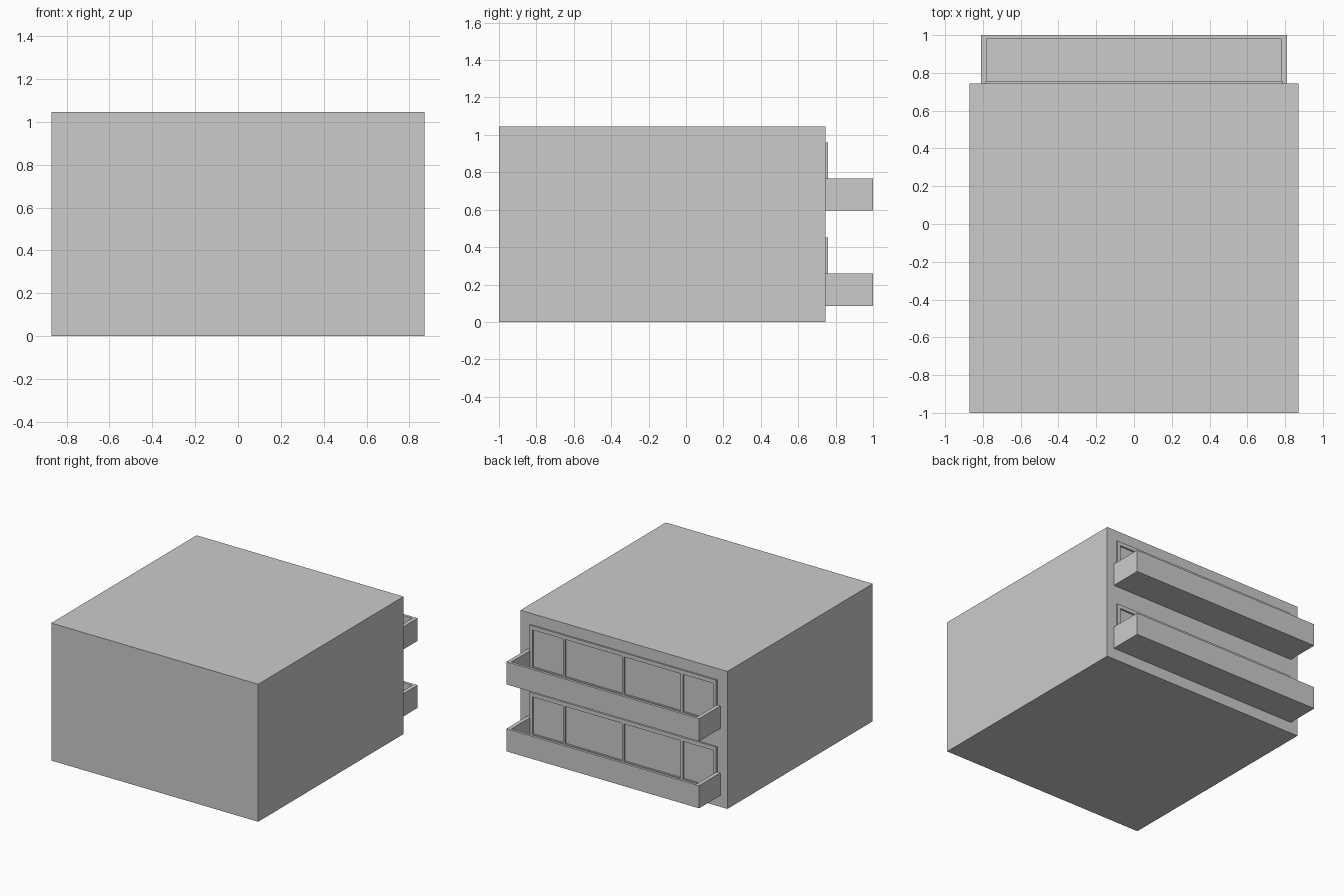
import bpy, bmesh
from mathutils import Matrix, Vector

if "Cube" in bpy.data.objects:
    bpy.data.objects.remove(bpy.data.objects["Cube"])

WALL_Y = 0.745


def add_box(bm, x, y, z):
    size = Vector((x[1] - x[0], y[1] - y[0], z[1] - z[0]))
    mid = Vector((x[0] + x[1], y[0] + y[1], z[0] + z[1])) / 2
    bmesh.ops.create_cube(bm, size=1, matrix=Matrix.Translation(mid) @ Matrix.Diagonal((*size, 1)))


def make_object(name, bm):
    mesh = bpy.data.meshes.new(name)
    bm.to_mesh(mesh)
    bm.free()
    obj = bpy.data.objects.new(name, mesh)
    bpy.context.collection.objects.link(obj)
    return obj


def tray(name, z0, z1):
    # Solid block whose top face is inset and pushed down, leaving a parapet
    bm = bmesh.new()
    add_box(bm, (-0.81, 0.81), (WALL_Y, 1.0), (z0, z1))
    top = max(bm.faces, key=lambda f: f.calc_center_median().z)
    bmesh.ops.delete(bm, geom=[top], context='FACES_ONLY')
    outer = sorted((v for v in bm.verts if v.co.z > z1 - 0.001), key=lambda v: (v.co.y, v.co.x))
    loop = [outer[0], outer[2], outer[3], outer[1]]
    rim = [bm.verts.new((x, y, z1)) for x, y in
           ((-0.78, WALL_Y), (-0.78, 0.98), (0.78, 0.98), (0.78, WALL_Y))]
    floor = [bm.verts.new((v.co.x, v.co.y, z0 + 0.025)) for v in rim]
    for i in range(3):
        bm.faces.new((loop[i], loop[i + 1], rim[i + 1], rim[i]))
        bm.faces.new((rim[i], rim[i + 1], floor[i + 1], floor[i]))
    bm.faces.new(floor)
    # Remove the side lying against the wall
    back = [f for f in bm.faces if all(abs(v.co.y - WALL_Y) < 1e-4 for v in f.verts)]
    bmesh.ops.delete(bm, geom=back, context='FACES_ONLY')
    bmesh.ops.recalc_face_normals(bm, faces=bm.faces[:])
    return make_object(name, bm)


def window_frame(name, z0, z1):
    bm = bmesh.new()
    depth = (WALL_Y - 0.005, 0.758)
    # Top and bottom rails
    for z in ((z0, z0 + 0.025), (z1 - 0.03, z1)):
        add_box(bm, (-0.785, 0.785), depth, z)
    # End posts and mullions fit between the rails
    for x, w in ((-0.7725, 0.025), (-0.495, 0.018), (0, 0.018), (0.495, 0.018), (0.7725, 0.025)):
        add_box(bm, (x - w / 2, x + w / 2), depth, (z0 + 0.025, z1 - 0.03))
    return make_object(name, bm)


# Main building block
bm = bmesh.new()
add_box(bm, (-0.87, 0.87), (-1.0, WALL_Y), (0, 1.045))
make_object("building_block", bm)

# Two storeys of balconies and glazing
for level, base in (("lower", 0.086), ("upper", 0.595)):
    tray(level + "_balcony", base, base + 0.172)
    window_frame(level + "_window_frame", base + 0.025, base + 0.365)
